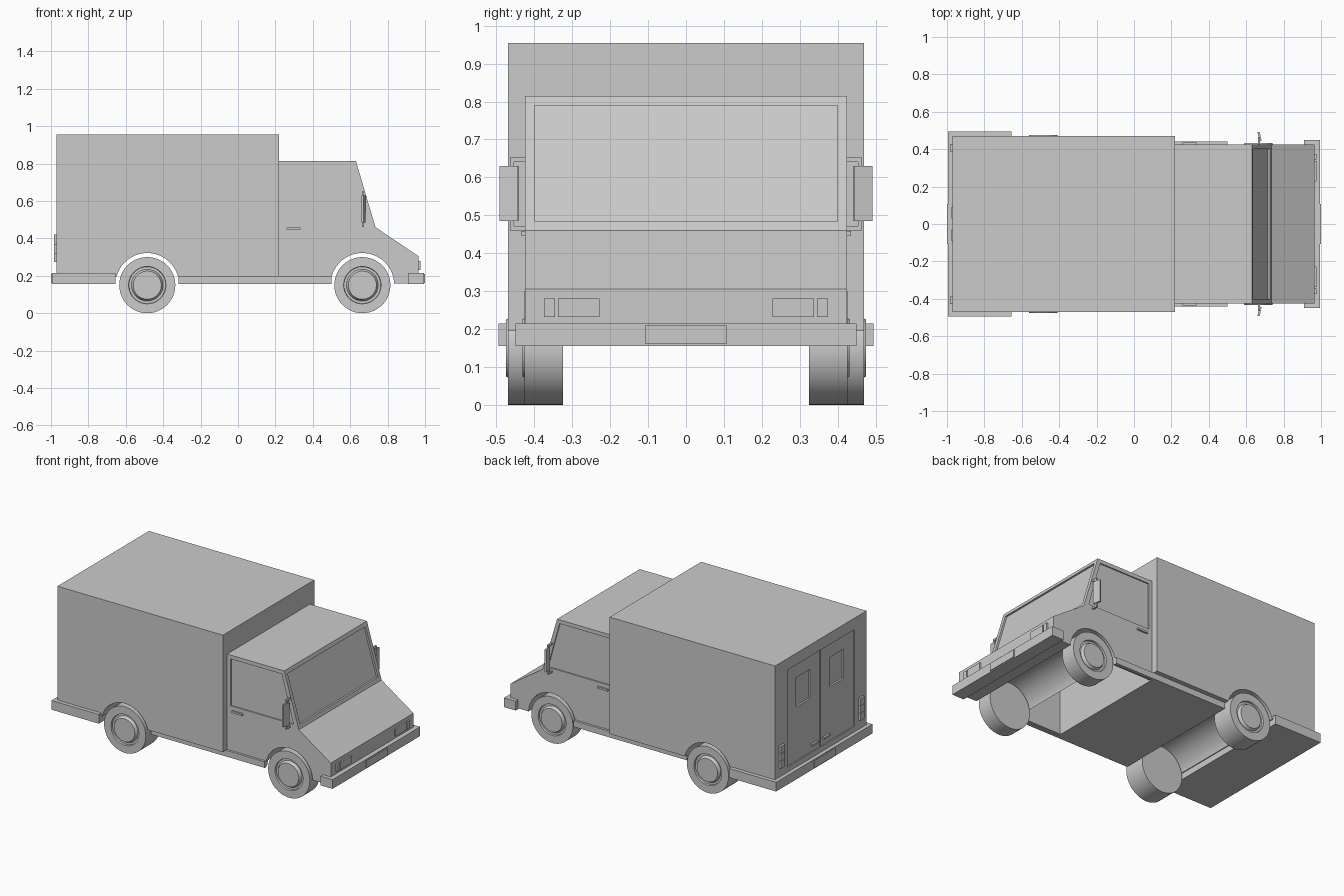
import bpy, bmesh, math
from mathutils import Vector

if "Cube" in bpy.data.objects:
    bpy.data.objects.remove(bpy.data.objects["Cube"])


def make(name, bm):
    bmesh.ops.recalc_face_normals(bm, faces=bm.faces)
    me = bpy.data.meshes.new(name)
    bm.to_mesh(me)
    bm.free()
    ob = bpy.data.objects.new(name, me)
    bpy.context.collection.objects.link(ob)
    return ob


def prism(name, pts, y0, y1):
    """Extrude an (x, z) profile from y0 to y1."""
    bm = bmesh.new()
    f = bm.faces.new([bm.verts.new((x, y0, z)) for x, z in pts])
    ext = bmesh.ops.extrude_face_region(bm, geom=[f])
    bmesh.ops.translate(bm, vec=(0, y1 - y0, 0),
                        verts=[v for v in ext["geom"] if isinstance(v, bmesh.types.BMVert)])
    return make(name, bm)


def box(name, x0, x1, y0, y1, z0, z1):
    return prism(name, [(x0, z0), (x1, z0), (x1, z1), (x0, z1)], y0, y1)


def both(name, x0, x1, y0, y1, z0, z1):
    """The same box on the left and right."""
    return [box(name, x0, x1, min(s * y0, s * y1), max(s * y0, s * y1), z0, z1) for s in (-1, 1)]


def smooth(ob):
    bpy.ops.object.select_all(action='DESELECT')
    ob.select_set(True)
    bpy.context.view_layer.objects.active = ob
    bpy.ops.object.shade_smooth_by_angle(angle=math.radians(30))


def cut(ob, cutters):
    bpy.context.view_layer.objects.active = ob
    for c in cutters:
        c.hide_render = True
        m = ob.modifiers.new("cut", 'BOOLEAN')
        m.operation, m.solver, m.object = 'DIFFERENCE', 'EXACT', c
        bpy.ops.object.modifier_apply(modifier=m.name)
        bpy.data.objects.remove(c)
    smooth(ob)


WZ, REAR, FRONT = 0.152, -0.485, 0.665


def arch(x):
    r = 0.17
    return prism("arch_cutter", [(x + r * math.cos(a), WZ + r * math.sin(a))
                                 for a in (2 * math.pi * i / 64 for i in range(64))], -0.7, 0.7)


# Cargo body with recessed rear doors and door windows
cargo = box("cargo_body", -0.97, 0.22, -0.47, 0.47, 0.195, 0.955)
cut(cargo, [arch(REAR)]
    + both("door_cutter", -1.1, -0.962, 0.004, 0.345, 0.25, 0.88)
    + both("door_window_cutter", -1.1, -0.95, 0.1, 0.245, 0.6, 0.79))

# Cab with windscreen, side windows, open underside and wheel arch
cab = prism("cab", [(0.22, 0.16), (0.965, 0.16), (0.965, 0.305), (0.735, 0.46),
                    (0.63, 0.815), (0.22, 0.815)], -0.425, 0.425)


def screen_x(z):
    return 0.63 + (0.815 - z) * 0.105 / 0.355


lo, hi = screen_x(0.485), screen_x(0.79)
screen = prism("screen_cutter", [(lo - 0.012, 0.485), (lo + 0.1, 0.485),
                                 (hi + 0.1, 0.79), (hi - 0.012, 0.79)], -0.4, 0.4)
side = [(0.245, 0.485), (0.697, 0.485), (0.612, 0.79), (0.245, 0.79)]
cut(cab, [screen, prism("window_cutter", side, 0.417, 0.6),
          prism("window_cutter", side, -0.6, -0.417),
          box("cavity_cutter", 0.1, 0.5, -0.405, 0.405, 0, 0.7), arch(FRONT)])

# Floor and sills
box("floor", -0.317, 0.22, -0.44, 0.44, 0.155, 0.2)
both("sill", 0.22, 0.5, 0.42, 0.44, 0.155, 0.195)

# Bumpers and plates
box("rear_bumper", -0.995, -0.655, -0.495, 0.495, 0.155, 0.215)
box("front_bumper", 0.91, 0.995, -0.45, 0.45, 0.155, 0.215)
box("front_plate", 0.99, 1.0, -0.107, 0.107, 0.161, 0.21)
box("rear_plate", -1.0, -0.99, -0.107, 0.107, 0.161, 0.21)

# Lights
both("headlight", 0.96, 0.975, 0.228, 0.338, 0.232, 0.28)
both("indicator", 0.96, 0.975, 0.346, 0.375, 0.232, 0.28)
for z0, z1 in ((0.275, 0.322), (0.325, 0.37), (0.373, 0.42)):
    both("tail_light", -0.984, -0.965, 0.388, 0.428, z0, z1)

# Door handles
both("cab_door_handle", 0.26, 0.335, 0.42, 0.436, 0.447, 0.459)
both("rear_door_handle", -0.975, -0.955, 0.03, 0.09, 0.288, 0.3)

# Wing mirrors on C-shaped brackets
for s in (-1, 1):
    for z in (0.46, 0.64):
        a, b = sorted((s * 0.415, s * 0.465))
        box("mirror_arm", 0.662, 0.674, a, b, z, z + 0.012)
    a, b = sorted((s * 0.454, s * 0.465))
    box("mirror_post", 0.662, 0.674, a, b, 0.46, 0.652)
    m = box("mirror", -0.006, 0.006, -0.025, 0.025, 0.485, 0.63)
    m.location = (0.671, s * 0.467, 0)
    m.rotation_euler.z = s * 0.2


# Wheels: lathed tyre, recessed rim and raised hubcap
def wheel(name, x, s, inner, outer):
    prof = [(0, inner), (0.15, inner), (0.15, outer), (0.1, outer), (0.098, outer - 0.012),
            (0.085, outer - 0.012), (0.075, outer + 0.006), (0, outer + 0.006)]
    bm = bmesh.new()
    vs = [bm.verts.new((r, s * y, 0)) for r, y in prof]
    es = [bm.edges.new(p) for p in zip(vs, vs[1:])]
    bmesh.ops.spin(bm, geom=vs + es, cent=(0, 0, 0), axis=(0, 1, 0),
                   angle=2 * math.pi, steps=48)
    bmesh.ops.remove_doubles(bm, verts=bm.verts, dist=1e-5)
    bmesh.ops.translate(bm, verts=bm.verts, vec=Vector((x, 0, 0.15)))
    smooth(make(name, bm))


for s in (-1, 1):
    wheel("rear_wheel", REAR, s, 0.325, 0.469)
    wheel("front_wheel", FRONT, s, 0.325, 0.426)
